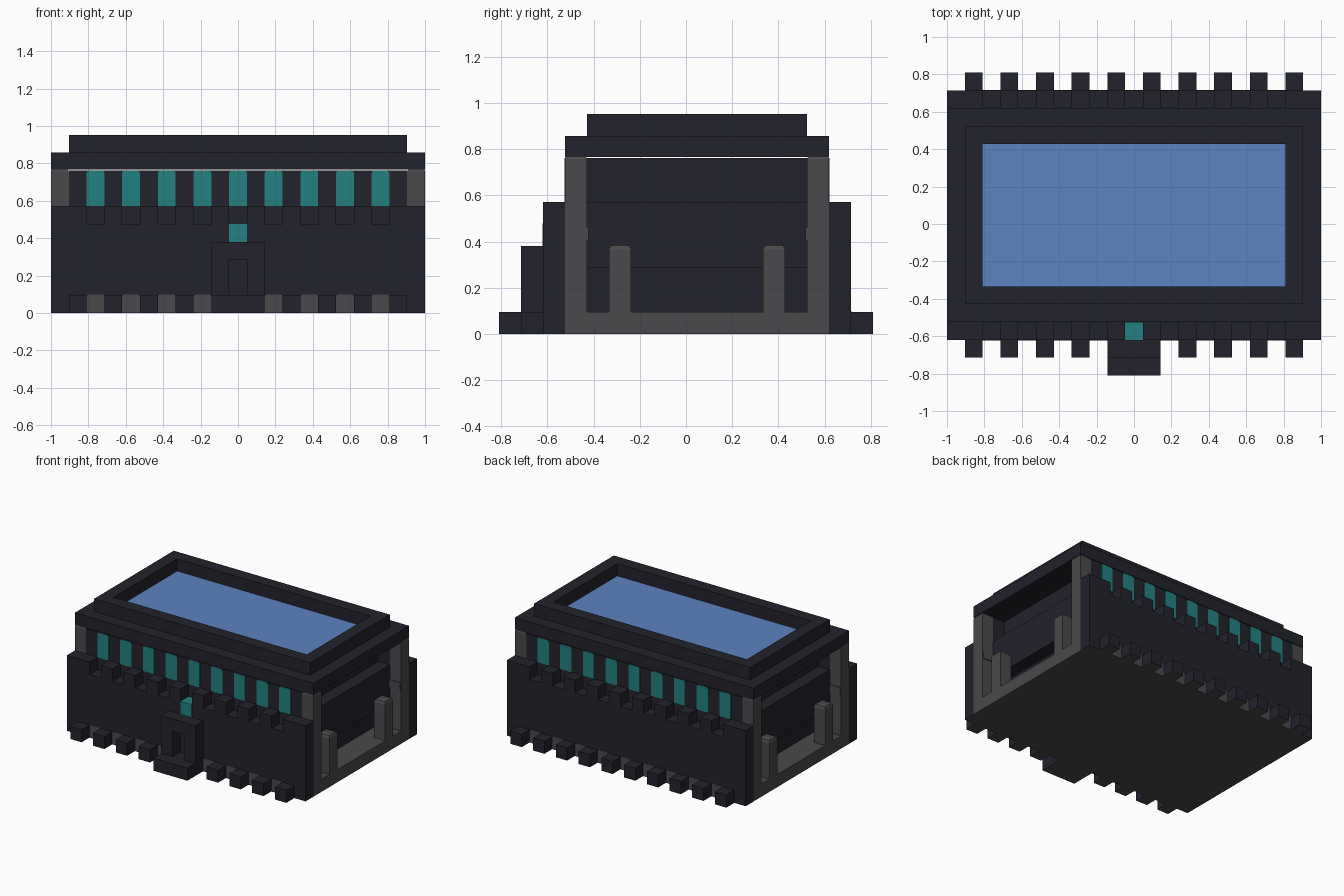
import bpy
import bmesh
from mathutils import Matrix, Vector

U = 2 / 21  # one block of the building grid

old = bpy.data.objects.get("Cube")
if old:
    bpy.data.objects.remove(old, do_unlink=True)


def material(name, rgb):
    m = bpy.data.materials.new(name)
    m.use_nodes = True
    m.diffuse_color = (*rgb, 1)
    m.node_tree.nodes["Principled BSDF"].inputs["Base Color"].default_value = (*rgb, 1)
    return m


DARK = material("dark slate", (0.016, 0.016, 0.025))
GREY = material("stone grey", (0.068, 0.066, 0.070))
TEAL = material("teal glass", (0.017, 0.22, 0.226))
BLUE = material("roof blue", (0.107, 0.23, 0.53))


def part(name, boxes, mat, chamfer=0, along="xy", grey_base=False):
    """Boxes in grid units (x0, x1, y0, y1, z0, z1); chamfer cuts top edges."""
    bm = bmesh.new()
    for x0, x1, y0, y1, z0, z1 in boxes:
        lo, hi = Vector((x0, y0, z0)) * U, Vector((x1, y1, z1)) * U
        place = Matrix.Translation((lo + hi) / 2) @ Matrix.Diagonal((*(hi - lo), 1))
        verts = bmesh.ops.create_cube(bm, size=1, matrix=place)["verts"]
        if chamfer:
            edges = []
            for e in {e for v in verts for e in v.link_edges}:
                a, b = (v.co for v in e.verts)
                axis = "x" if abs(a.x - b.x) > 1e-5 else "y"
                if min(a.z, b.z) > hi.z - 1e-5 and axis in along:
                    edges.append(e)
            bmesh.ops.bevel(bm, geom=edges, offset=chamfer * U, segments=2,
                            profile=0.5, affect='EDGES')
    bm.normal_update()
    mesh = bpy.data.meshes.new(name)
    mesh.materials.append(mat)
    if grey_base:
        mesh.materials.append(GREY)
        for f in bm.faces:
            if f.normal.z < -0.9:
                f.material_index = 1
    bm.to_mesh(mesh)
    bm.free()
    obj = bpy.data.objects.new(name, mesh)
    bpy.context.collection.objects.link(obj)
    return obj


bays = [2 * i for i in range(-4, 5)]        # window centres
piers = [2 * i + 1 for i in range(-5, 5)]   # footing centres

# Floor and inner hall
part("floor_slab", [(-10.5, 10.5, -5.5, 6.5, 0, 1)], GREY)
part("hall_core", [(-8.5, 8.5, -5.5, 6.5, 1, 8),
                   (-9.5, 9.5, -5.5, -4.5, 1, 8),
                   (-9.5, 9.5, 5.5, 6.5, 1, 8)], DARK)

# Notched long walls with windows above them
for side, y0, y1 in (("front", -6.5, -5.5), ("back", 6.5, 7.5)):
    s = -1 if side == "front" else 1
    merlons = [(x - 0.5, x + 0.5, y0, y1, 5, 6) for x in piers[1:-1]]
    merlons += [(-10.5, -8.5, y0, y1, 5, 6), (8.5, 10.5, y0, y1, 5, 6)]
    part(side + "_wall", [(-10.5, 10.5, y0, y1, 0, 5)] + merlons, DARK, grey_base=True)

    face = -5.5 if s < 0 else 6.5
    part(side + "_windows",
         [(x - 0.5, x + 0.5, face - 0.03, face + 0.03, 6, 8) for x in bays],
         TEAL, 0.15, "y")

    # Footing blocks and grey panels between them
    outer = y0 if s < 0 else y1
    ya, yb = sorted((outer, outer + s))
    feet = [x for x in piers if s > 0 or abs(x) > 2]
    part(side + "_footings", [(x - 0.5, x + 0.5, ya, yb, 0, 1) for x in feet],
         DARK, grey_base=True)
    gaps = [x for x in bays if s > 0 or x]
    part(side + "_base_panels",
         [(x - 0.5, x + 0.5, outer - 0.03, outer + 0.03, 0, 1.05) for x in gaps],
         GREY, 0.15, "y")

# Open short sides: corner posts, wall beam and small posts
for side, s in (("left", 1), ("right", -1)):
    def out(a, b):
        return tuple(sorted((s * a, s * b)))
    xs = out(9.5, 10.5)
    corners = [(-5.5, -4.5), (5.5, 6.5)]
    part(side + "_corner_posts", [(*xs, a, b, 0, 8.1) for a, b in corners], GREY, 0.15)
    part(side + "_post_collars",
         [(*out(9.5, 10.45), -5.4, -4.43, 4.25, 4.85),
          (*out(9.5, 10.45), 5.43, 6.4, 4.25, 4.85)], GREY)
    part(side + "_small_posts",
         [(*xs, a, a + 1, 1, 4.1) for a in (-3.5, 3.5)], GREY, 0.25)
    part(side + "_wall_beam", [(*out(8.5, 9.5), -4.5, 5.5, 3, 6)], DARK)

# Roof slab, raised rim and blue panel
part("roof_slab", [(-10.5, 10.5, -5.5, 6.5, 8.05, 9)], DARK)
part("roof_rim", [(-9.5, 9.5, -4.5, -3.5, 9, 10), (-9.5, 9.5, 4.5, 5.5, 9, 10),
                  (-9.5, -8.5, -3.5, 4.5, 9, 10), (8.5, 9.5, -3.5, 4.5, 9, 10)], DARK)
part("roof_panel", [(-8.5, 8.5, -3.5, 4.5, 8.95, 9.03)], BLUE)

# Entrance: step, door frame and glass block above
part("entrance_step", [(-1.5, 1.5, -8.5, -6.5, 0, 1)], DARK, grey_base=True)
part("door_frame", [(-1.5, -0.5, -7.5, -6.5, 1, 3), (0.5, 1.5, -7.5, -6.5, 1, 3),
                    (-1.5, 1.5, -7.5, -6.5, 3, 4)], DARK)
part("entrance_light", [(-0.5, 0.5, -6.53, -5.5, 4, 5.03)], TEAL)
